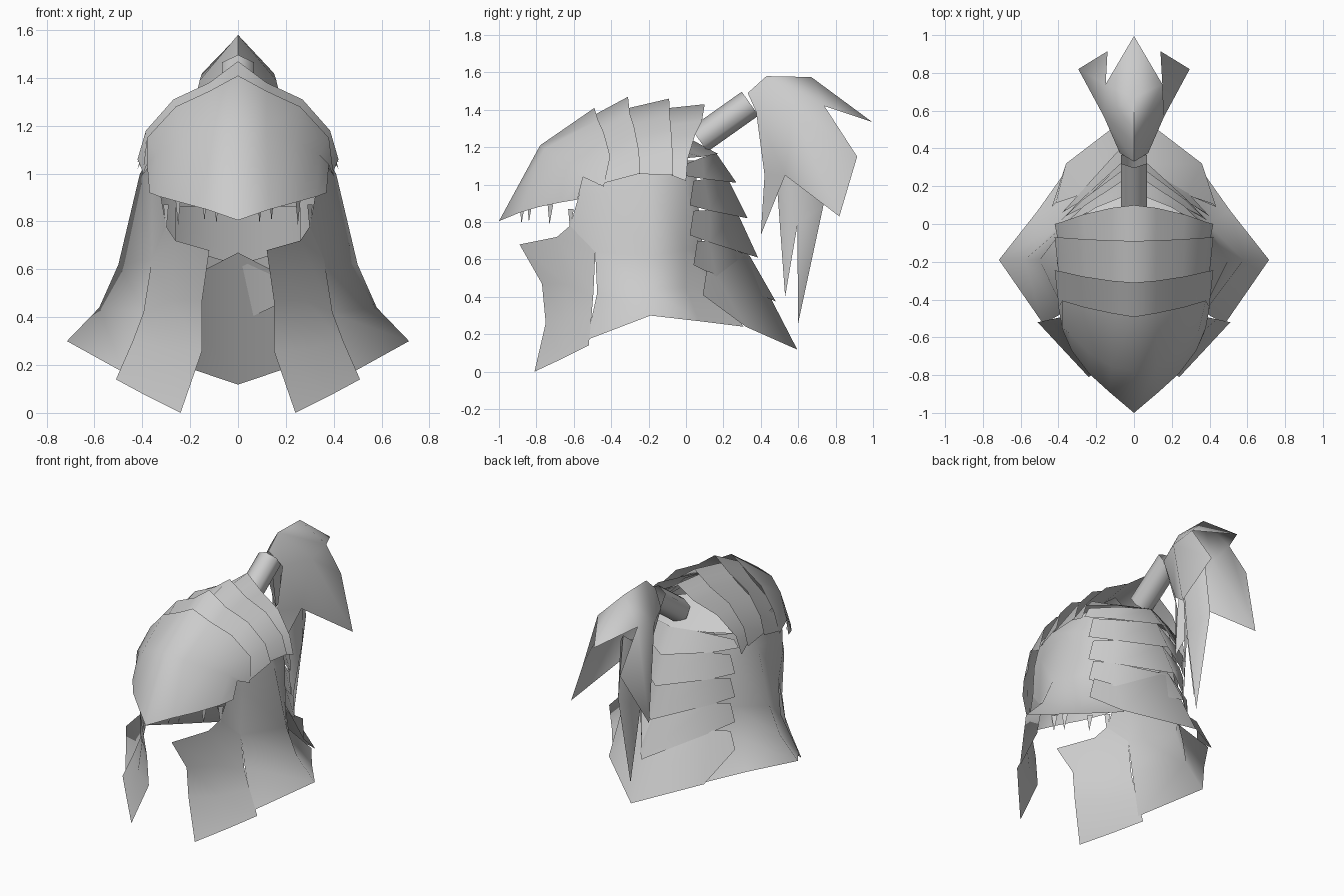
import bpy
import bmesh
import math
from mathutils import Vector

if "Cube" in bpy.data.objects:
    bpy.data.objects.remove(bpy.data.objects["Cube"], do_unlink=True)

steel = bpy.data.materials.new("grey steel")
steel.use_nodes = True
GREY = (0.6, 0.6, 0.6, 1.0)
steel.diffuse_color = GREY
steel.node_tree.nodes["Principled BSDF"].inputs["Base Color"].default_value = GREY


def finish(name, bm, smooth_angle):
    """Turn a bmesh into a steel object with smooth shading."""
    bmesh.ops.recalc_face_normals(bm, faces=bm.faces[:])
    mesh = bpy.data.meshes.new(name)
    bm.to_mesh(mesh)
    bm.free()
    mesh.materials.append(steel)
    obj = bpy.data.objects.new(name, mesh)
    bpy.context.scene.collection.objects.link(obj)
    bpy.ops.object.select_all(action="DESELECT")
    obj.select_set(True)
    bpy.context.view_layer.objects.active = obj
    bpy.ops.object.shade_smooth_by_angle(angle=math.radians(smooth_angle))


def mirrored(name, polygons):
    """Build the left half from polygons, mirror it and weld the shared points."""
    bm = bmesh.new()
    for side in (1, -1):
        for poly in polygons:
            verts = [bm.verts.new((side * x, y, z)) for x, y, z in poly]
            bm.faces.new(verts if side > 0 else verts[::-1])
    bmesh.ops.remove_doubles(bm, verts=bm.verts[:], dist=0.0005)
    finish(name, bm, 80)


def strips(rows):
    """Quads that join each row of points to the next."""
    return [(a[i], a[i + 1], b[i + 1], b[i])
            for a, b in zip(rows, rows[1:]) for i in range(len(a) - 1)]


# Side walls: columns from the face opening round to the back
wall_front = [(.30, -.55, 1.13), (.33, -.57, .95), (.30, -.62, .78)]
wall_cheek = [(.32, -.46, 1.13), (.36, -.47, .95), (.36, -.485, .64),
              (.385, -.475, .42), (.48, -.53, .17)]
wall_side = [(.33, -.19, 1.13), (.41, -.19, 1.0), (.50, -.19, .62),
             (.58, -.19, .44), (.715, -.19, .30)]
wall_rear = [(.32, -.02, 1.13), (.355, 0, .95), (.36, 0, .65),
             (.39, 0, .45), (.51, .07, .27)]
wall_back = [(.24, .05, 1.13), (.26, .06, .95), (.26, .09, .65),
             (.25, .13, .45), (.34, .31, .24)]
mirrored("side_walls", strips([wall_cheek, wall_side, wall_rear, wall_back])
         + strips([wall_front, wall_cheek[:3]]))

# Cheek guards hanging in front of the walls
cheek_inner = [(.12, -.89, .68), (.15, -.77, .47), (.15, -.75, .26), (.24, -.81, 0)]
cheek_mid = [(.26, -.69, .72), (.28, -.64, .47), (.31, -.64, .27), (.38, -.66, .07)]
cheek_outer = [(.36, -.485, .64), (.395, -.495, .42), (.44, -.505, .30), (.51, -.52, .14)]
mirrored("cheek_guards", strips([cheek_inner, cheek_mid, cheek_outer])
         + [((.26, -.69, .72), (.30, -.62, .78), (.36, -.485, .64))])

# Pointed brow visor
visor_edge = [(0, -1, .805), (.13, -.89, .85), (.24, -.79, .88),
              (.33, -.67, .905), (.37, -.58, .92)]
visor_mid = [(0, -.78, 1.21), (.12, -.755, 1.19), (.24, -.68, 1.14),
             (.34, -.58, 1.08), (.38, -.55, 1.04)]
visor_back = [(0, -.49, 1.41), (.12, -.47, 1.345), (.26, -.44, 1.28),
              (.38, -.405, 1.15), (.40, -.44, .99)]
mirrored("brow_visor", strips([visor_edge, visor_mid, visor_back]))


# Crown plates, each lifting to a peak at its back edge
def crown_arc(y, z, sweep, scale, low):
    shape = ((0, 0, 0), (.12, .15, -.09), (.27, .5, -.16), (.385, .9, -.29), (.42, 1, low))
    return [(x * scale, y + sweep * s, z + drop) for x, s, drop in shape]


crown = [(-.57, 1.33, .10, -.31, 1.47, .065),
         (-.39, 1.39, .08, -.09, 1.46, .02),
         (-.18, 1.40, .05, .10, 1.43, -.10)]
for n, (y0, z0, s0, y1, z1, s1) in enumerate(crown, 1):
    front = crown_arc(y0, z0, s0, .94, -.33)
    back = crown_arc(y1, z1, s1, 1.0, -.41)
    mirrored(f"crown_plate_{n}", strips([front, back]))

# Neck plates: top centre, bottom tip, side corner and forward corner
neck = [((0, -.08, 1.30), (0, .17, 1.165), (.20, .09, 1.15), (.36, -.02, 1.14)),
        ((0, .16, 1.17), (0, .27, 1.01), (.26, .10, 1.03), (.385, -.02, 1.05)),
        ((0, .22, 1.04), (0, .33, .82), (.27, .13, .86), (.385, .02, .89)),
        ((0, .27, .86), (0, .385, .61), (.28, .13, .69), (.385, .02, .73)),
        ((0, .34, .62), (0, .48, .375), (.29, .16, .51), (.40, .04, .57)),
        ((0, .31, .67), (0, .595, .118), (.36, .32, .24), (.435, .09, .41))]
for n, (top, tip, corner, fore) in enumerate(neck):
    above = neck[max(n - 1, 0)]
    top_corner = Vector(above[2]) * .97 + Vector((0, 0, .03))
    if n == 0:
        top_corner = (.18, -.06, 1.24)
    top_fore = (fore[0] - .02, fore[1] + .02, above[3][2] - .03 if n else 1.17)
    mirrored(f"neck_plate_{n}", strips([[top, top_corner, top_fore], [tip, corner, fore]]))

# Small fangs under the visor rim
fangs = [(.09, -.88, .79), (.14, -.84, .80), (.25, -.73, .785), (.30, -.62, .76)]
mirrored("visor_fangs", [((x, y, z), (x - .01, y - .01, z + .11), (x + .012, y + .02, z + .11))
                         for x, y, z in fangs])

# Hollow six-sided tube that carries the plume
start, end = Vector((0, .07, 1.24)), Vector((0, .343, 1.433))
bm = bmesh.new()
bmesh.ops.create_cone(bm, cap_ends=False, segments=6, radius1=.078, radius2=.078,
                      depth=(end - start).length)
bm.transform((end - start).to_track_quat("Z", "Y").to_matrix().to_4x4())
bmesh.ops.translate(bm, verts=bm.verts[:], vec=(start + end) / 2)
finish("plume_tube", bm, 80)

# Plume hood: a folded leaf, open round the tube, with front, rear and side points
crest, rear_ridge, rear_tip = (0, .43, 1.58), (0, .67, 1.575), (0, .995, 1.335)
peak, lip = (0, .33, 1.49), (.075, .375, 1.39)
front_mid, front_tip = (0, .42, 1.05), (0, .40, .73)
shoulder, notch = (.16, .57, 1.39), (.15, .74, 1.42)
gap, side_tip, side_edge = (.11, .53, 1.05), (.295, .82, .83), (.14, .915, 1.15)
mirrored("plume_hood", [(crest, rear_ridge, notch, shoulder),
                        (rear_ridge, rear_tip, notch),
                        (crest, shoulder, lip, peak),
                        (lip, shoulder, gap, front_mid),
                        (front_mid, gap, front_tip),
                        (shoulder, side_tip, gap),
                        (shoulder, notch, side_edge, side_tip)])

# Plume tail: hanging strands under the hood
tail_front, tail_mid, tail_back = (0, .47, 1.2), (.09, .58, 1.2), (0, .68, 1.3)
low_front, low_mid, low_back = (0, .49, .95), (.07, .595, .78), (0, .735, .89)
mirrored("plume_tail", [(tail_front, tail_mid, low_mid, low_front),
                        (tail_mid, tail_back, low_back, low_mid),
                        (low_front, low_mid, (.04, .53, .40)),
                        (low_mid, low_back, (0, .60, .26))])
